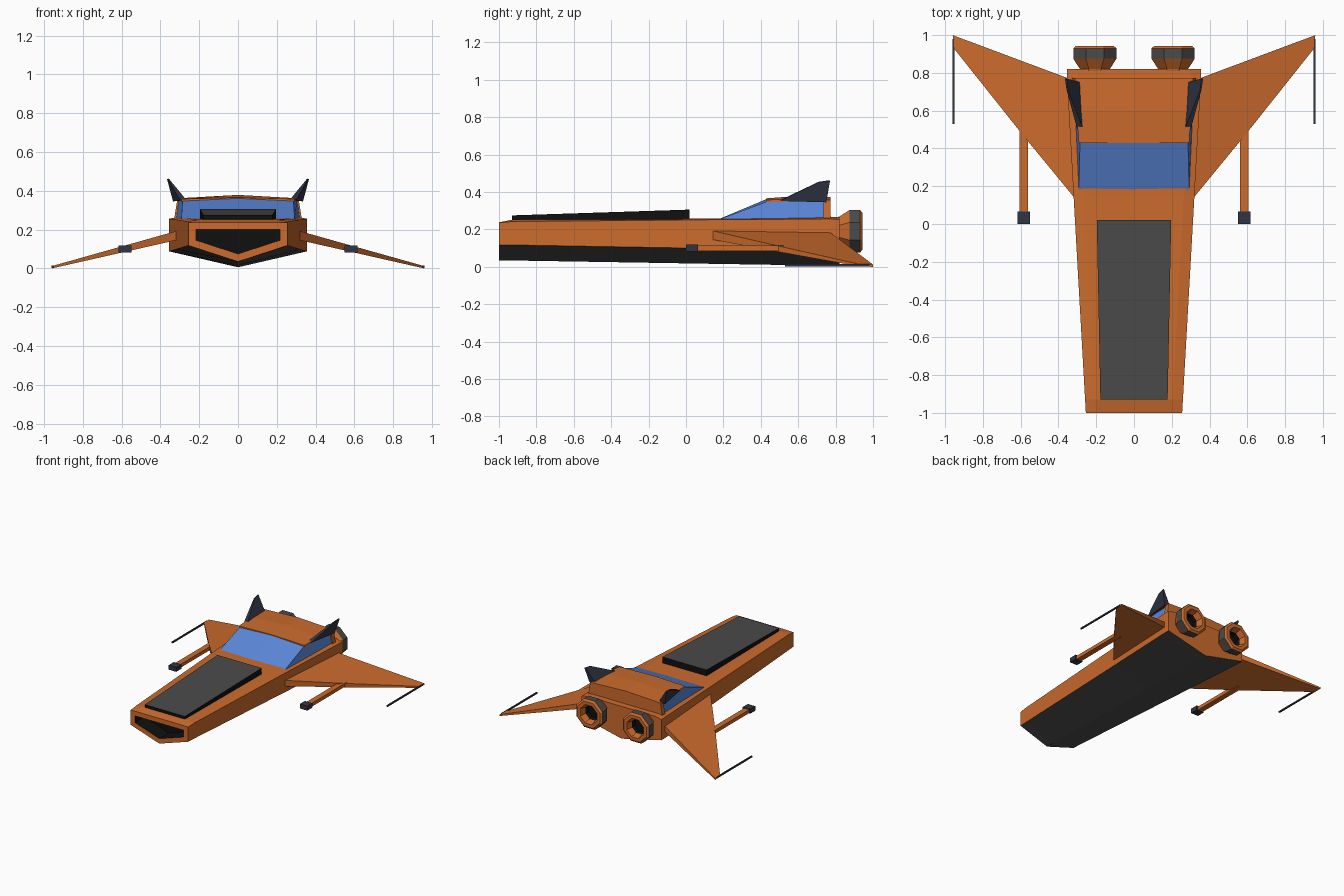
import bpy, bmesh, math
from mathutils import Vector

if "Cube" in bpy.data.objects:
    bpy.data.objects.remove(bpy.data.objects["Cube"])


def material(name, rgb):
    m = bpy.data.materials.new(name)
    m.diffuse_color = (*rgb, 1)
    m.use_nodes = True
    m.node_tree.nodes["Principled BSDF"].inputs["Base Color"].default_value = m.diffuse_color
    return m


ORANGE = material("orange paint", (0.60, 0.147, 0.026))
GREY = material("dark grey", (0.070, 0.070, 0.070))
BLACK = material("black", (0.005, 0.005, 0.005))
BLUE = material("blue glass", (0.105, 0.245, 0.70))
SLATE = material("slate", (0.030, 0.036, 0.056))


def finish(name, bm, mats, mirror=False, rule=None):
    """Turn a bmesh into an object; rule(face) picks the material index."""
    bmesh.ops.recalc_face_normals(bm, faces=bm.faces)
    bm.normal_update()
    if rule:
        for f in bm.faces:
            f.material_index = rule(f)
    me = bpy.data.meshes.new(name)
    bm.to_mesh(me)
    bm.free()
    for m in mats:
        me.materials.append(m)
    ob = bpy.data.objects.new(name, me)
    bpy.context.collection.objects.link(ob)
    if mirror:
        ob.modifiers.new("mirror", 'MIRROR')
    return ob


def loft(loops):
    """Skin matching closed loops of points and cap both ends."""
    bm = bmesh.new()
    rings = [[bm.verts.new(p) for p in loop] for loop in loops]
    n = len(rings[0])
    for a, b in zip(rings, rings[1:]):
        for i in range(n):
            j = (i + 1) % n
            bm.faces.new((a[i], a[j], b[j], b[i]))
    bm.faces.new(rings[0])
    bm.faces.new(rings[-1])
    return bm


def box(x0, x1, y0, y1, z0, z1):
    return loft([[(x0, y, z0), (x1, y, z0), (x1, y, z1), (x0, y, z1)] for y in (y0, y1)])


def both_sides(y, half):
    """Right-hand half outline (top to bottom) -> full symmetric loop at y."""
    return [(x, y, z) for x, z in half] + [(-x, y, z) for x, z in reversed(half) if x > 0]


# Hull: V-bottomed wedge widening to the rear
def hull_section(y, w, top, low, keel, lip):
    return both_sides(y, [(w - 0.055, top), (w, top - lip), (w, low), (0, keel)])


bm = loft([hull_section(-1.0, 0.255, 0.238, 0.118, 0.035, 0.002),
           hull_section(-0.93, 0.259, 0.252, 0.117, 0.034, 0.010),
           hull_section(0.15, 0.32, 0.258, 0.098, 0.016, 0.006),
           hull_section(0.77, 0.355, 0.268, 0.088, 0.006, 0.012),
           hull_section(0.82, 0.355, 0.266, 0.088, 0.006, 0.012)])
bmesh.ops.recalc_face_normals(bm, faces=bm.faces)
# nose intake: inset the front face and push it inwards
nose = min(bm.faces, key=lambda f: f.calc_center_median().y)
bmesh.ops.inset_region(bm, faces=[nose], thickness=0.038, use_even_offset=True)
bmesh.ops.inset_region(bm, faces=[nose], thickness=0.0001)
bmesh.ops.translate(bm, verts=nose.verts, vec=(0, 0.12, 0))
inner = {f for v in nose.verts for f in v.link_faces}
finish("hull", bm, [ORANGE, GREY, BLACK],
       rule=lambda f: 2 if f in inner else 1 if f.normal.z < -0.5 else 0)

# Hood panel: grey top, black sides
finish("hood_panel", loft([
    [(-w, y, 0.235), (w, y, 0.235), (w, y, z), (-w, y, z)]
    for y, w, z in ((-0.93, 0.178, 0.275), (0.02, 0.197, 0.306))]),
    [BLACK, GREY], rule=lambda f: 1 if f.normal.z > 0.5 else 0)

# Cabin: glass body, ridged roof, rear wall
glass_base = [(-0.292, 0.18, 0.255), (0, 0.18, 0.257), (0.292, 0.18, 0.255),
              (0.318, 0.75, 0.262), (-0.318, 0.75, 0.262)]
glass_top = [(-0.286, 0.43, 0.348), (0, 0.43, 0.362), (0.286, 0.43, 0.348),
             (0.306, 0.75, 0.355), (-0.306, 0.75, 0.355)]
finish("cabin_glass", loft([glass_base, glass_top]), [BLUE])
finish("cabin_roof", loft([
    both_sides(y, [(0, c), (w, s), (w, s - 0.012), (0, s - 0.012)])
    for y, w, s, c in ((0.428, 0.292, 0.358, 0.366), (0.60, 0.302, 0.362, 0.379),
                       (0.772, 0.312, 0.358, 0.372))]), [ORANGE])
finish("cabin_rear_wall", loft([
    both_sides(y, [(0, 0.368), (0.313, 0.356), (0.33, 0.25)]) for y in (0.735, 0.772)]), [ORANGE])

# Tail fins, leaning outwards
finish("tail_fin", loft([
    [(0.268, 0.50, 0.355), (0.300, 0.50, 0.352), (0.335, 0.75, 0.345), (0.285, 0.75, 0.355)],
    [(0.350, 0.71, 0.455), (0.357, 0.71, 0.453), (0.366, 0.77, 0.460), (0.357, 0.77, 0.463)]]),
    [SLATE], mirror=True)

# Wings: drooping, swept back, cranked leading edge
wing_outline = [(0.30, 0.12), (0.60, 0.485), (0.95, 0.925), (0.96, 1.0), (0.345, 0.77)]


def wing_loop(root_z, tip_z):
    slope = (tip_z - root_z) / 0.64
    return [(x, y, root_z + slope * (x - 0.32)) for x, y in wing_outline]


finish("wing", loft([wing_loop(0.145, 0.0), wing_loop(0.192, 0.012)]), [ORANGE], mirror=True)

# Wing guns and tip rods
finish("gun_barrel", box(0.562, 0.607, 0.05, 0.52, 0.085, 0.113), [ORANGE], mirror=True)
finish("gun_muzzle", box(0.55, 0.617, 0.0, 0.065, 0.083, 0.119), [SLATE], mirror=True)
finish("wing_tip_rod", box(0.951, 0.962, 0.53, 0.98, 0.003, 0.014), [SLATE], mirror=True)

# Engines: eight-sided turned nozzles
profile = [(0.080, 0.80), (0.085, 0.82), (0.124, 0.875), (0.124, 0.930), (0.108, 0.943),
           (0.080, 0.943), (0.064, 0.895), (0.060, 0.86)]
loops = []
for r, y in profile:
    angles = [math.radians(22.5 + 45 * i) for i in range(8)]
    loops.append([(0.207 + r * math.cos(a), y, 0.19 + r * math.sin(a)) for a in angles])


def engine_colour(f):
    c = f.calc_center_median()
    r = Vector((c.x - 0.207, c.z - 0.19)).length
    if r > 0.105 and 0.88 < c.y < 0.935:
        return 1
    return 2 if r < 0.062 and c.y > 0.85 and c.y < 0.90 else 0


finish("engine_nozzle", loft(loops), [ORANGE, GREY, BLACK], mirror=True, rule=engine_colour)
